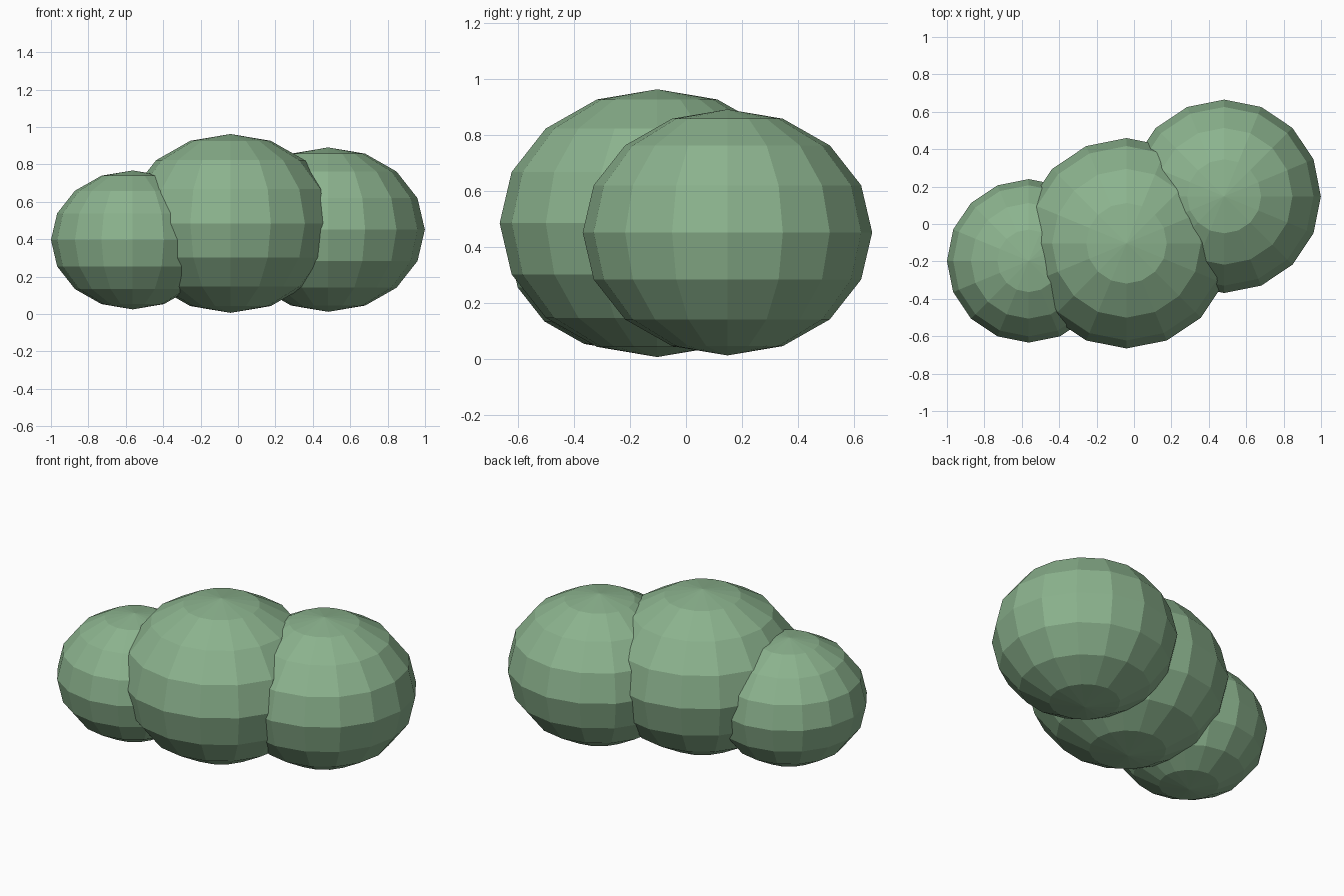
import bpy

if "Cube" in bpy.data.objects:
    bpy.data.objects.remove(bpy.data.objects["Cube"])

# Leaf green shared by all lobes
green = bpy.data.materials.new("leaf_green")
green.diffuse_color = (0.26, 0.45, 0.27, 1)
green.use_nodes = True
green.node_tree.nodes["Principled BSDF"].inputs["Base Color"].default_value = green.diffuse_color

SQUASH = 0.85  # height of each lobe relative to its width


def lobe(name, center, radius):
    bpy.ops.mesh.primitive_uv_sphere_add(segments=16, ring_count=8, radius=1, location=center)
    ob = bpy.context.object
    ob.name = name
    ob.scale = (radius, radius, radius * SQUASH)
    bpy.ops.object.transform_apply(location=False, rotation=False, scale=True)
    ob.data.materials.append(green)


# Three overlapping bush lobes
lobe("bush_middle", (-0.04, -0.103, 0.484), 0.5625)
lobe("bush_right", (0.482, 0.148, 0.451), 0.517)
lobe("bush_left", (-0.563, -0.197, 0.396), 0.437)
